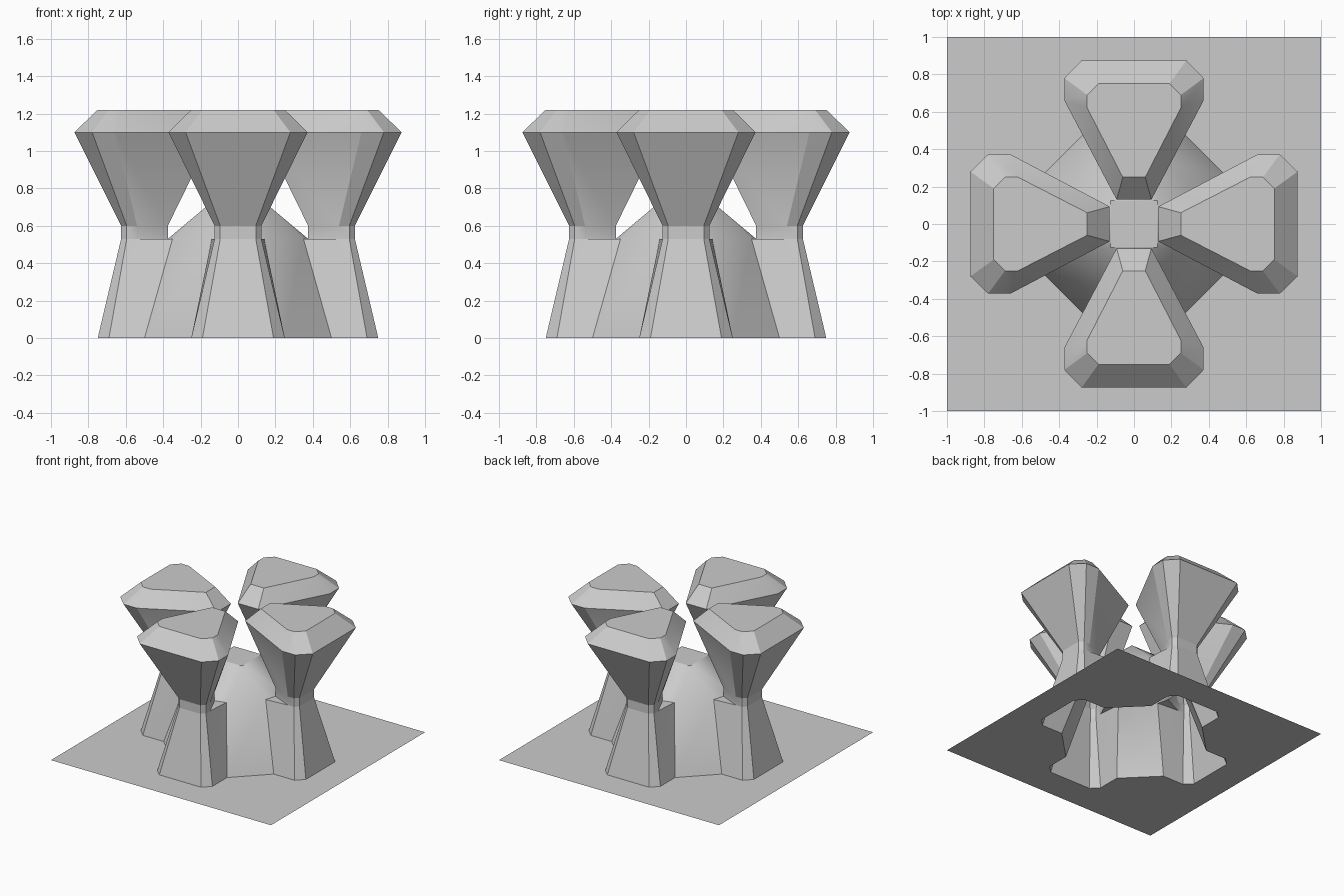
import bpy, bmesh, math
from mathutils import Matrix, Vector

if "Cube" in bpy.data.objects:
    bpy.data.objects.remove(bpy.data.objects["Cube"])

NECK, TOP_NECK, RIM, TOP, CAP = 0.53, 0.60, 1.10, 1.22, 0.74


def mirrored(half):
    """Complete a half outline (x > 0) into a closed loop."""
    return half + [(-x, y) for x, y in reversed(half)]


def finish(name, faces, copies=4):
    """Repeat faces around z, weld them and make an object."""
    bm = bmesh.new()
    for k in range(copies):
        rot = Matrix.Rotation(k * math.pi / 2, 4, 'Z')
        for f in faces:
            bm.faces.new([bm.verts.new(rot @ Vector(p)) for p in f])
    bmesh.ops.remove_doubles(bm, verts=bm.verts, dist=0.001)
    bmesh.ops.recalc_face_normals(bm, faces=bm.faces)
    me = bpy.data.meshes.new(name)
    bm.to_mesh(me)
    bm.free()
    ob = bpy.data.objects.new(name, me)
    bpy.context.collection.objects.link(ob)
    bpy.ops.object.select_all(action='DESELECT')
    ob.select_set(True)
    bpy.context.view_layer.objects.active = ob
    bpy.ops.object.shade_smooth_by_angle(angle=math.radians(25))
    return ob


# Flared pillar heads: keystone outlines lofted upwards
neck = mirrored([(.05, -.375), (.125, -.54), (.125, -.595), (.095, -.625)])
rim = mirrored([(.093, -.13), (.372, -.66), (.372, -.78), (.28, -.875)])
top = mirrored([(.06, -.25), (.25, -.62), (.25, -.69), (.19, -.75)])
rings = [[(x, y, z) for x, y in o]
         for o, z in ((neck, NECK), (neck, TOP_NECK), (rim, RIM), (top, TOP))]
faces = [rings[-1]]
for a, b in zip(rings, rings[1:]):
    n = len(a)
    faces += [[a[i], a[(i + 1) % n], b[(i + 1) % n], b[i]] for i in range(n)]
finish("pillar_heads", faces)

# Core with four feet: one quarter, repeated around z
a0, b0, c0 = (.19, -.75, 0), (.25, -.69, 0), (.25, -.5, 0)
a1, b1, m1 = (.095, -.625, NECK), (.125, -.595, NECK), (.125, -.54, NECK)
c1, n1, peak = (.14, -.35, NECK), (.05, -.375, NECK), (.125, -.125, CAP)


def flip(p):
    return (-p[0], p[1], p[2])


def next_foot(p):
    """Matching point on the neighbouring foot."""
    return (-p[1], -p[0], p[2])


half = [[a0, b0, b1, a1], [b0, c0, c1, m1], [b0, m1, b1],
        [m1, c1, n1], [n1, c1, peak]]
faces = half + [[flip(p) for p in f] for f in half]
faces += [[flip(a0), a0, a1, flip(a1)],
          [n1, peak, flip(peak), flip(n1)],
          [c0, next_foot(c0), next_foot(c1), c1],
          [c1, next_foot(c1), peak],
          [peak, flip(peak), (0, 0, CAP)]]
finish("core_and_feet", faces)

# Base sheet, open beneath the feet
edge = mirrored([(1, -1), (.375, -.375), (.25, -.5), (.25, -.69), (.19, -.75)][::-1])
sheet = finish("base_sheet", [[(x, y, 0) for x, y in edge]])
if sheet.data.polygons[0].normal.z < 0:
    sheet.data.flip_normals()
